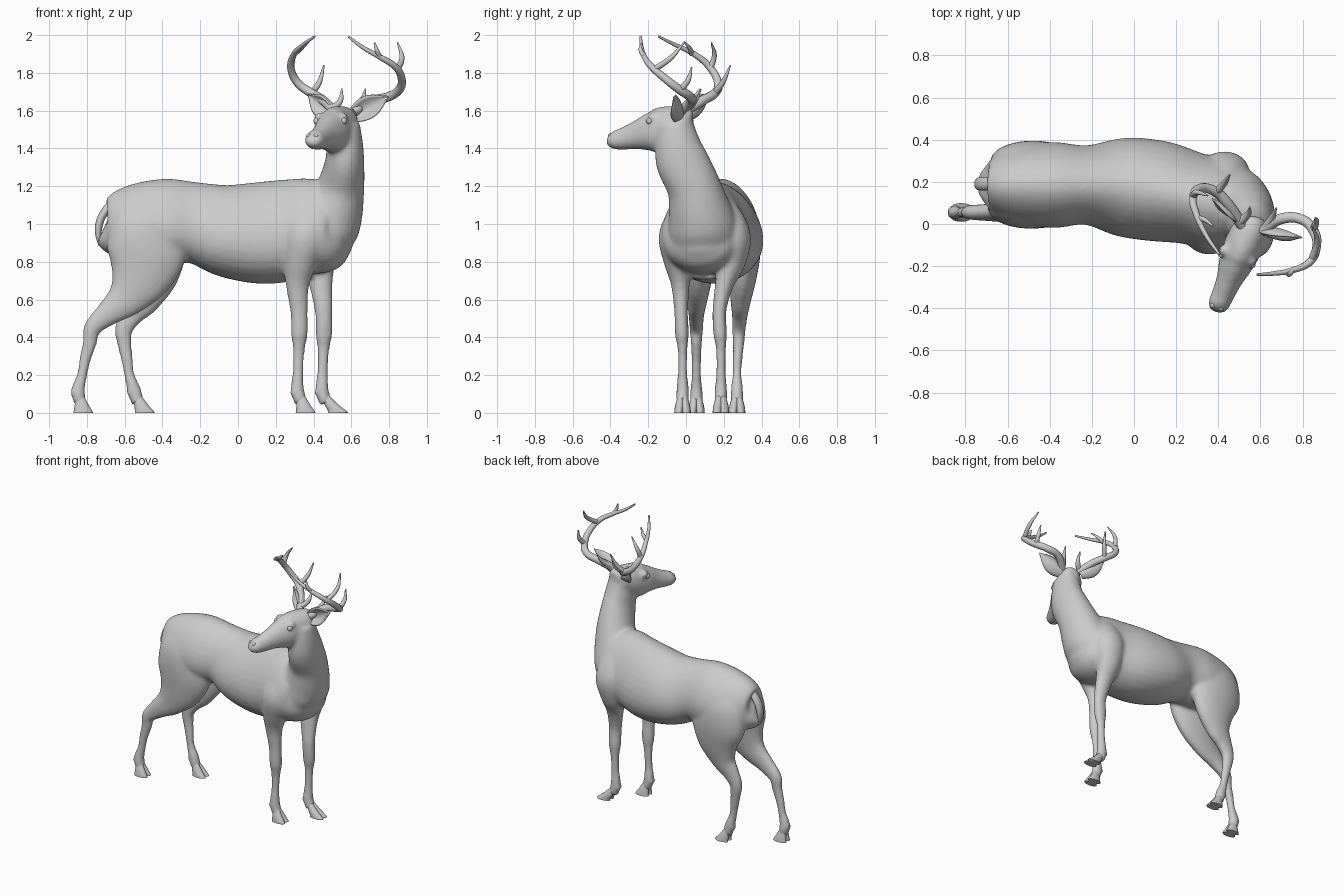
import bpy, bmesh, math
from mathutils import Vector

X, Z = Vector((1, 0, 0)), Vector((0, 0, 1))


def spline(rows, n):
    """Catmull-Rom resampling of rows of numbers."""
    out = []
    for i in range(len(rows) - 1):
        a, b = rows[max(i - 1, 0)], rows[i]
        c, d = rows[i + 1], rows[min(i + 2, len(rows) - 1)]
        for s in range(n):
            t = s / n
            out.append([0.5 * (2 * q + (r - p) * t + (2 * p - 5 * q + 4 * r - w) * t * t
                               + (3 * q - p - 3 * r + w) * t ** 3)
                        for p, q, r, w in zip(a, b, c, d)])
    return out + [list(rows[-1])]


def loft(bm, rows, ref, egg=0.0, seg=24, n=5, axis=None):
    """Closed tube through rows of (x, y, z, side radius, other radius)."""
    rows = spline(rows, n)
    pts = [Vector(r[:3]) for r in rows]
    rings = []
    for i, r in enumerate(rows):
        t = axis or (pts[min(i + 1, len(pts) - 1)] - pts[max(i - 1, 0)]).normalized()
        side = t.cross(ref).normalized()
        up = side.cross(t)
        ring = []
        for j in range(seg):
            a = 2 * math.pi * j / seg
            w = math.cos(a) * (1 - egg * math.sin(a))
            ring.append(bm.verts.new(pts[i] + side * (r[3] * w) + up * (r[4] * math.sin(a))))
        rings.append(ring)
    for p, q in zip(rings, rings[1:]):
        for j in range(seg):
            k = (j + 1) % seg
            bm.faces.new((p[j], p[k], q[k], q[j]))
    bm.faces.new(rings[0][::-1])
    bm.faces.new(rings[-1])


def ball(bm, c, r):
    g = bmesh.ops.create_uvsphere(bm, u_segments=16, v_segments=10, radius=r)
    bmesh.ops.translate(bm, verts=g["verts"], vec=c)


def finish(bm, name):
    bmesh.ops.recalc_face_normals(bm, faces=bm.faces[:])
    me = bpy.data.meshes.new(name)
    bm.to_mesh(me)
    bm.free()
    me.polygons.foreach_set("use_smooth", [True] * len(me.polygons))
    me.set_sharp_from_angle(angle=math.radians(50))
    ob = bpy.data.objects.new(name, me)
    bpy.context.collection.objects.link(ob)
    return ob


# Torso, neck, head and legs, fused into one skin
bm = bmesh.new()
loft(bm, [(-.71, .185, .98, .04, .06), (-.68, .185, .975, .12, .145), (-.56, .185, 1.0, .18, .205),
          (-.38, .185, 1.01, .20, .23), (-.22, .185, 1.005, .185, .215), (-.05, .175, .965, .23, .248),
          (.12, .155, .953, .235, .27), (.28, .12, .967, .215, .27), (.40, .09, .975, .22, .262),
          (.49, .08, .955, .195, .215), (.55, .07, .96, .13, .14), (.58, .065, .97, .05, .06)],
     Z, egg=.2, seg=32)
loft(bm, [(.43, .11, .82, .07, .06), (.445, .10, .88, .17, .13), (.475, .09, .98, .185, .165),
          (.51, .07, 1.08, .165, .155), (.545, .04, 1.2, .142, .126), (.565, -.02, 1.33, .14, .104),
          (.565, -.045, 1.43, .12, .096), (.56, -.055, 1.53, .095, .085)], X)
loft(bm, [(.57, .035, 1.555, .04, .04), (.56, -.01, 1.555, .078, .072), (.53, -.075, 1.525, .09, .108),
          (.503, -.14, 1.495, .09, .12), (.478, -.2, 1.484, .08, .099), (.45, -.27, 1.468, .062, .074),
          (.42, -.34, 1.45, .054, .058), (.40, -.385, 1.448, .051, .049),
          (.391, -.41, 1.457, .034, .03)], Z, egg=.1)
for c in ((.556, -.175, 1.562), (.428, -.125, 1.562)):      # brow ridges
    ball(bm, c, .028)

fore = [(.37, .02, 1.14, .04, .06), (.37, -.02, 1.05, .075, .10), (.36, -.045, .93, .10, .12),
        (.33, -.04, .8, .078, .09), (.315, -.03, .68, .05, .063),
        (.323, -.026, .54, .037, .047), (.325, -.022, .42, .037, .045), (.322, -.018, .34, .027, .033),
        (.318, -.018, .22, .025, .029), (.315, -.018, .12, .034, .036), (.335, -.018, .05, .034, .034)]
fore_far = [(x + .13 * min(1, (1.25 - z) / .6), .17 - y * 1.1 + .025 * (z > .75) if z > .6 else y + .203,
             z, a, b) for x, y, z, a, b in fore]
hind = [(-.47, .13, 1.15, .03, .06), (-.485, .10, 1.08, .07, .14), (-.495, .08, .98, .095, .19),
        (-.485, .07, .85, .092, .21), (-.52, .065, .72, .075, .168),
        (-.59, .06, .61, .055, .108), (-.69, .055, .525, .042, .068), (-.77, .055, .45, .036, .048),
        (-.785, .055, .37, .03, .038), (-.81, .055, .28, .026, .031), (-.825, .055, .2, .025, .028),
        (-.847, .055, .12, .033, .037), (-.835, .055, .05, .034, .034)]
hind_far = [(-.47, .24, 1.15, .03, .06), (-.48, .27, 1.08, .07, .14), (-.485, .29, .98, .097, .19),
            (-.475, .30, .85, .095, .205), (-.475, .30, .72, .075, .16),
            (-.51, .29, .6, .055, .10), (-.565, .285, .52, .042, .066), (-.605, .28, .44, .036, .048),
            (-.60, .278, .36, .03, .038), (-.586, .272, .27, .026, .031), (-.575, .27, .2, .025, .028),
            (-.55, .27, .12, .033, .037), (-.53, .27, .05, .034, .034)]
for leg in (fore, fore_far, hind, hind_far):
    loft(bm, leg, X)
    x, y = leg[-2][:2]
    for s in (-1, 1):                                      # dewclaws
        ball(bm, (x - .03, y + s * .015, .108), .013)
body = finish(bm, "deer_body")
rm = body.modifiers.new("fuse", "REMESH")
rm.mode, rm.voxel_size, rm.use_smooth_shade = "VOXEL", .011, True
sm = body.modifiers.new("soften", "SMOOTH")
sm.factor, sm.iterations = .5, 12

# Cloven hooves
for name, leg, reach in (("front_hoof_near", fore, .022), ("front_hoof_far", fore_far, .063),
                         ("hind_hoof_near", hind, .015), ("hind_hoof_far", hind_far, .035)):
    bm = bmesh.new()
    x, y = leg[-1][:2]
    for s in (-1, 1):
        loft(bm, [(x - .003, y + s * .01, .09, .015, .022), (x + reach * .5, y + s * .016, .042, .023, .037),
                  (x + reach, y + s * .02, .008, .024, .05), (x + reach, y + s * .02, 0, .024, .052)],
             X, seg=16, n=3, axis=-Z)
    finish(bm, name)

# Tail
bm = bmesh.new()
loft(bm, [(-.65, .19, 1.115, .016, .016), (-.685, .19, 1.09, .028, .022), (-.725, .19, 1.03, .031, .021),
          (-.74, .19, .96, .027, .018), (-.73, .19, .885, .009, .008)], X)
finish(bm, "tail")

# Eyes and nostrils
for name, c, r in (("eye_right", (.558, -.192, 1.545), .019), ("eye_left", (.418, -.142, 1.545), .019),
                   ("nostril_right", (.413, -.400, 1.468), .013), ("nostril_left", (.375, -.386, 1.468), .013)):
    bm = bmesh.new()
    ball(bm, c, r)
    finish(bm, name)


# Cupped, leaf-shaped ears
def ear(name, base, tip, facing, width):
    base, axis = Vector(base), Vector(tip) - Vector(base)
    across = axis.cross(Vector(facing)).normalized()
    cup = across.cross(axis).normalized()
    bm, rows = bmesh.new(), []
    for i in range(15):
        t = i / 14
        w = width * (.35 + .65 * math.sin(math.pi * min(1, t * .95 + .05))) * (1 - t ** 5) + .001
        rows.append([bm.verts.new(base + axis * t + across * (w * u / 5)
                                  + cup * (w * (.9 * (u / 5) ** 2 - .45) * (1 - .5 * t)))
                     for u in range(-5, 6)])
    for p, q in zip(rows, rows[1:]):
        for j in range(10):
            bm.faces.new((p[j], p[j + 1], q[j + 1], q[j]))
    ob = finish(bm, name)
    m = ob.modifiers.new("thickness", "SOLIDIFY")
    m.thickness, m.offset = .01, 0


ear("ear_right", (.60, -.03, 1.565), (.795, -.065, 1.675), (.1, -1, .3), .06)
ear("ear_left", (.50, .02, 1.575), (.37, .12, 1.685), (-.8, -.6, .2), .054)


# Antlers: tapered beam with tines
def antler(name, paths):
    cu = bpy.data.curves.new(name, "CURVE")
    cu.dimensions, cu.bevel_depth, cu.bevel_resolution = "3D", 1.0, 3
    cu.resolution_u, cu.use_fill_caps = 6, True
    for pts, r0, r1 in paths:
        sp = cu.splines.new("BEZIER")
        sp.bezier_points.add(len(pts) - 1)
        for i, (b, p) in enumerate(zip(sp.bezier_points, pts)):
            b.co = p
            b.handle_left_type = b.handle_right_type = "AUTO"
            b.radius = r0 + (r1 - r0) * (i / (len(pts) - 1)) ** 2
    bpy.context.collection.objects.link(bpy.data.objects.new(name, cu))


antler("antler_left", [
    ([(.515, -.01, 1.59), (.45, .09, 1.655), (.385, .155, 1.695), (.318, .17, 1.745), (.28, .13, 1.825),
      (.295, .05, 1.895), (.34, -.05, 1.945), (.405, -.145, 1.992)], .026, .006),
    ([(.39, .15, 1.69), (.43, .195, 1.75), (.455, .235, 1.84)], .018, .004),
    ([(.28, .13, 1.825), (.295, .15, 1.89), (.35, .135, 1.96)], .017, .004),
    ([(.30, .03, 1.90), (.335, .02, 1.93), (.375, -.01, 1.965)], .014, .004),
    ([(.50, .01, 1.61), (.54, .045, 1.65), (.55, .08, 1.715)], .02, .004)])
antler("antler_right", [
    ([(.61, -.035, 1.59), (.70, .025, 1.65), (.80, .02, 1.675), (.856, -.04, 1.715), (.866, -.11, 1.77),
      (.835, -.18, 1.83), (.75, -.22, 1.885), (.66, -.235, 1.935), (.585, -.24, 1.992)], .026, .006),
    ([(.85, -.03, 1.71), (.865, .01, 1.76), (.86, .03, 1.83)], .018, .004),
    ([(.845, -.165, 1.82), (.868, -.08, 1.88), (.845, -.01, 1.96)], .017, .004),
    ([(.75, -.22, 1.885), (.735, -.24, 1.92), (.722, -.235, 1.96)], .014, .004),
    ([(.625, -.015, 1.61), (.655, .03, 1.65), (.675, .075, 1.715)], .02, .004)])
